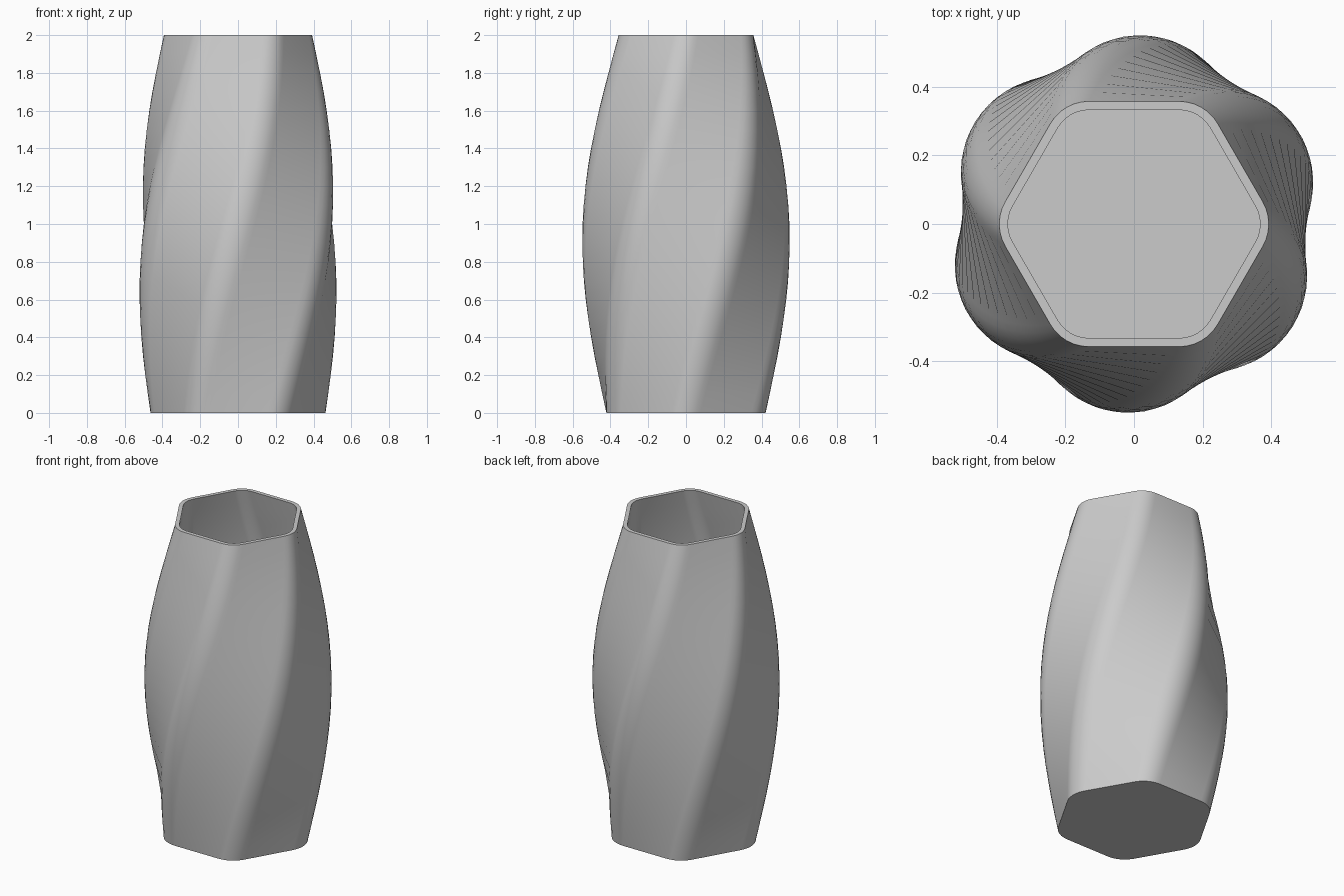
import bpy, bmesh
from math import sin, cos, pi, radians

if "Cube" in bpy.data.objects:
    bpy.data.objects.remove(bpy.data.objects["Cube"])

HEIGHT, WALL, FLOOR = 2.0, 0.025, 0.03
RINGS, ARC = 20, 6          # rings up the height, segments per rounded corner


def section(z, inset=0.0):
    """Rounded hexagon at height z: tapered, bulged and twisted 60 degrees."""
    t = z / HEIGHT
    reach = 0.463 + (0.392 - 0.463) * t + 0.12 * sin(pi * t)
    fillet = 0.33 * reach
    centre = reach - fillet
    pts = []
    for k in range(6):
        a = radians(60 * k + 60 * t)
        for i in range(ARC + 1):
            b = a + radians(-30 + 60 * i / ARC)
            pts.append((centre * cos(a) + (fillet - inset) * cos(b),
                        centre * sin(a) + (fillet - inset) * sin(b), z))
    return pts


bm = bmesh.new()

# Outer wall upwards, over the rim, then inner wall down to the floor
levels = [section(HEIGHT * i / RINGS) for i in range(RINGS + 1)]
levels += [section(HEIGHT + (FLOOR - HEIGHT) * i / RINGS, WALL) for i in range(RINGS + 1)]
loops = [[bm.verts.new(p) for p in ring] for ring in levels]
n = len(loops[0])
for lo, hi in zip(loops, loops[1:]):
    for j in range(n):
        k = (j + 1) % n
        bm.faces.new((lo[j], lo[k], hi[k], hi[j]))

# Underside and inner floor
bm.faces.new(loops[0][::-1])
bm.faces.new(loops[-1])
bmesh.ops.recalc_face_normals(bm, faces=bm.faces)

mesh = bpy.data.meshes.new("twisted_vase")
bm.to_mesh(mesh)
bm.free()
vase = bpy.data.objects.new("twisted_vase", mesh)
bpy.context.collection.objects.link(vase)
bpy.context.view_layer.objects.active = vase
vase.select_set(True)
bpy.ops.object.shade_smooth_by_angle(angle=radians(30))
